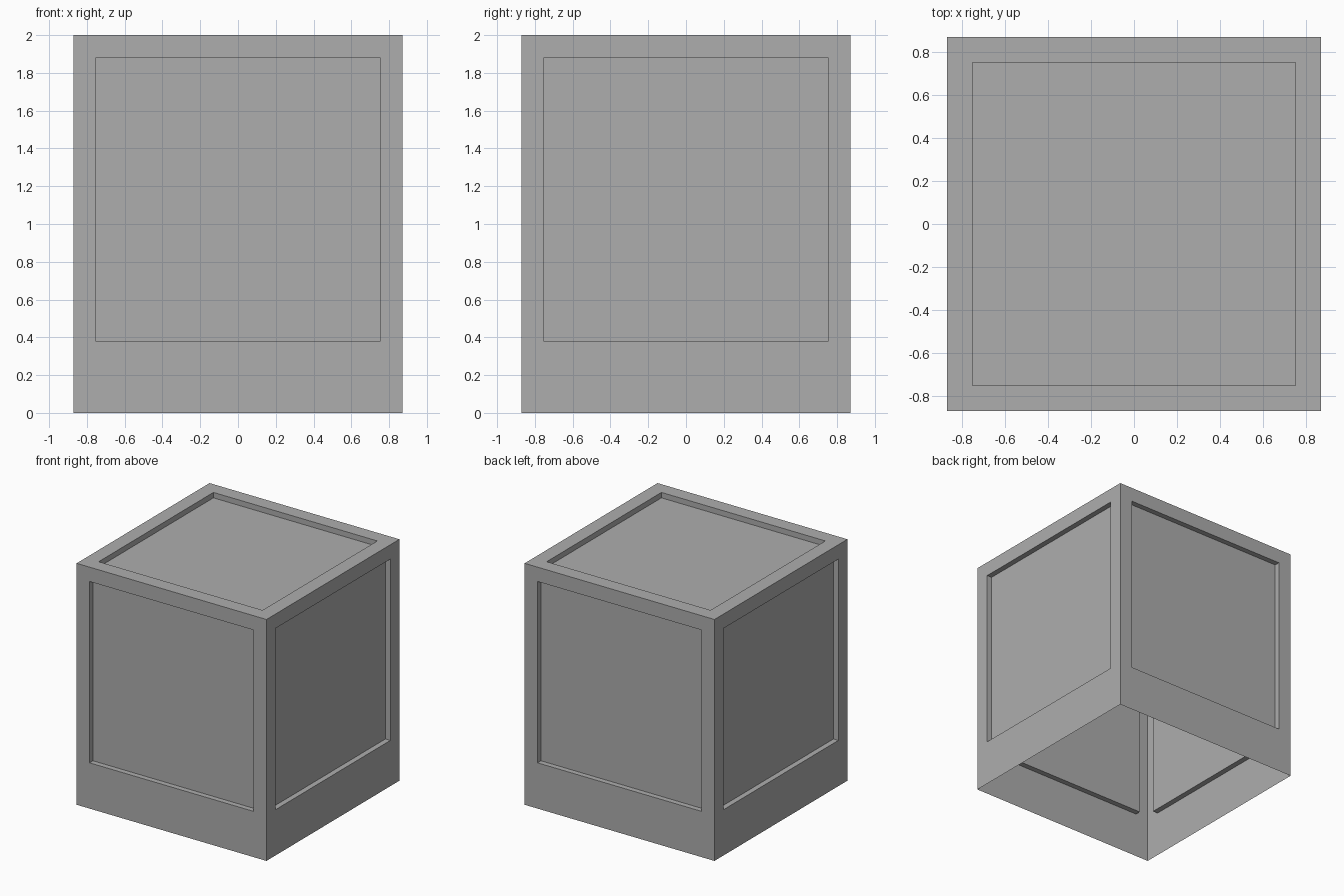
import bpy
import bmesh
from mathutils import Vector

HALF = 0.87      # half width of the box
SKIRT = 0.26     # plain band under the cube
MARGIN = 0.119   # frame around each panel
DEPTH = 0.045    # panel recess

default_cube = bpy.data.objects.get("Cube")
if default_cube:
    bpy.data.objects.remove(default_cube, do_unlink=True)

# Plain grey material
grey = bpy.data.materials.new("mid_grey")
grey.use_nodes = True
colour = (0.42, 0.42, 0.42, 1)
grey.diffuse_color = colour
for node in grey.node_tree.nodes:
    if node.type == "BSDF_PRINCIPLED":
        node.inputs["Base Color"].default_value = colour

# Cube sitting above the skirt
bm = bmesh.new()
bmesh.ops.create_cube(bm, size=2 * HALF)
bmesh.ops.translate(bm, verts=bm.verts, vec=(0, 0, SKIRT + HALF))
bm.normal_update()

# Open underside
underside = [f for f in bm.faces if f.normal.z < -0.5]
bmesh.ops.delete(bm, geom=underside, context="FACES_ONLY")

# Square recessed panel on the top and each wall
panels = list(bm.faces)
bmesh.ops.inset_individual(bm, faces=panels, thickness=MARGIN, use_even_offset=True)
recessed = bmesh.ops.extrude_discrete_faces(bm, faces=panels)["faces"]
for face in recessed:
    face.normal_update()
    inward = Vector(face.normal) * -DEPTH
    bmesh.ops.translate(bm, verts=face.verts[:], vec=inward)

# Extend the lower rim down to the ground as a skirt
for vert in bm.verts:
    if vert.co.z < SKIRT + 0.001:
        vert.co.z = 0

bmesh.ops.recalc_face_normals(bm, faces=bm.faces)
mesh = bpy.data.meshes.new("panelled_box")
bm.to_mesh(mesh)
bm.free()
mesh.materials.append(grey)
box = bpy.data.objects.new("panelled_box", mesh)
bpy.context.collection.objects.link(box)
